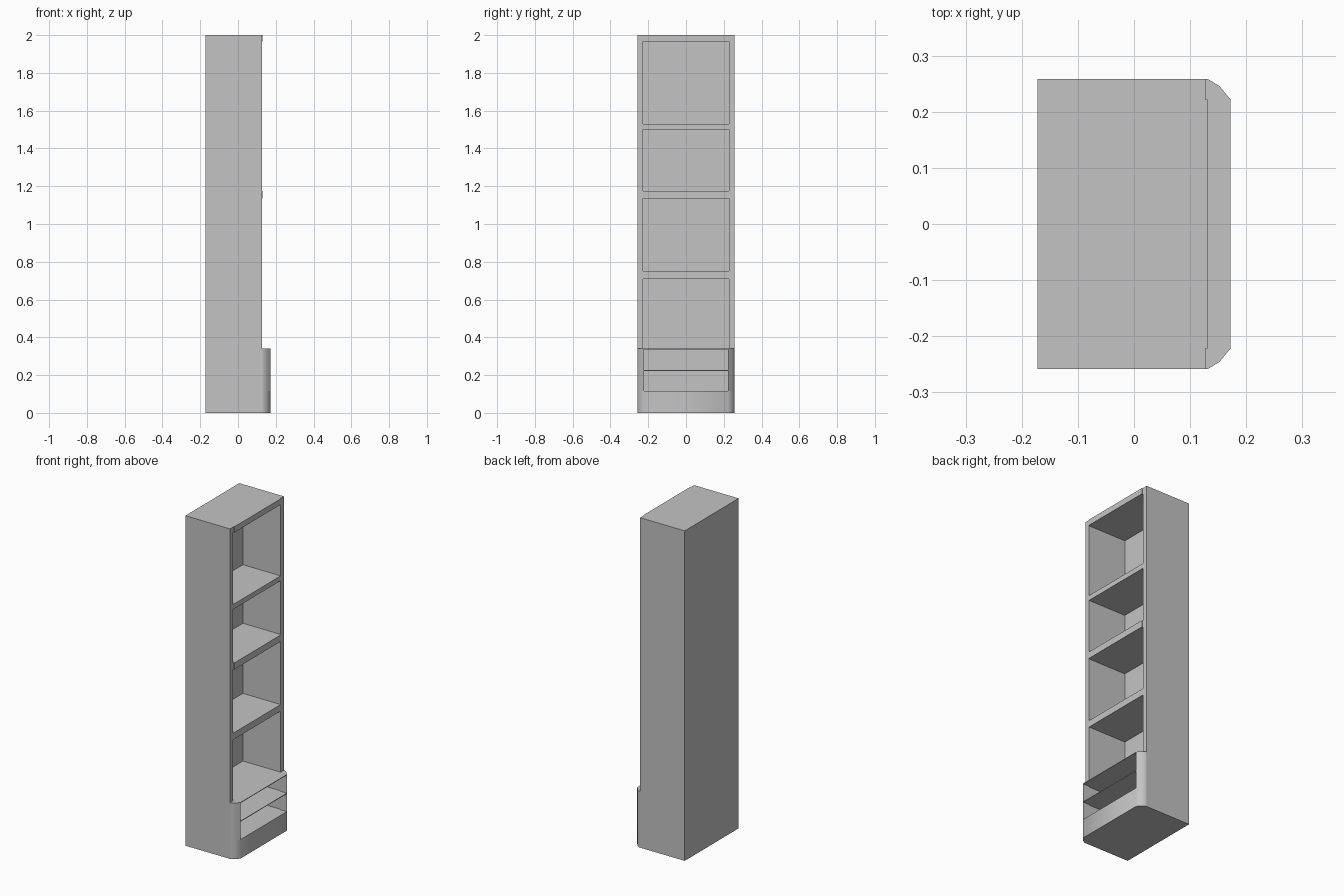
import bpy
import bmesh
from mathutils import Vector
from math import radians

cube = bpy.data.objects.get("Cube")
if cube:
    bpy.data.objects.remove(cube, do_unlink=True)

# One plain grey finish
GREY = (0.55, 0.55, 0.55, 1)
grey = bpy.data.materials.new("grey finish")
grey.diffuse_color = GREY
grey.use_nodes = True
grey.node_tree.nodes["Principled BSDF"].inputs["Base Color"].default_value = GREY

BACK, FRONT, NOSE = -0.172, 0.127, 0.172   # depth positions along x
HALF, INNER, OPEN = 0.258, 0.227, 0.222    # half widths along y
HEIGHT, BASE_TOP, BASE_FLOOR = 2.0, 0.34, 0.115
BAY_DEPTH = 0.253


def finish(name, bm, smooth=False):
    bmesh.ops.recalc_face_normals(bm, faces=bm.faces)
    mesh = bpy.data.meshes.new(name)
    bm.to_mesh(mesh)
    bm.free()
    mesh.materials.append(grey)
    obj = bpy.data.objects.new(name, mesh)
    bpy.context.collection.objects.link(obj)
    if smooth:
        bpy.ops.object.select_all(action='DESELECT')
        obj.select_set(True)
        bpy.context.view_layer.objects.active = obj
        bpy.ops.object.shade_smooth_by_angle(angle=radians(45))
    return obj


def box_mesh(low, high):
    bm = bmesh.new()
    bmesh.ops.create_cube(bm, size=1)
    low, high = Vector(low), Vector(high)
    for v in bm.verts:
        v.co = (low + high) / 2 + v.co * (high - low)
    return bm


def box(name, low, high):
    return finish(name, box_mesh(low, high))


def prism(name, outline, z0, z1):
    bm = bmesh.new()
    face = bm.faces.new([bm.verts.new((x, y, z0)) for x, y in outline])
    result = bmesh.ops.extrude_face_region(bm, geom=[face], use_keep_orig=True)
    for v in result["geom"]:
        if isinstance(v, bmesh.types.BMVert):
            v.co.z = z1
    return finish(name, bm, smooth=True)


# Cabinet: a solid block with bays pushed in from the +x face
bays = [(BASE_FLOOR, 0.71), (0.75, 1.135), (1.175, 1.50), (1.53, 1.965)]
bm = box_mesh((BACK, -HALF, 0), (FRONT, HALF, HEIGHT))
cuts = [((0, y, 0), (0, 1, 0)) for y in (-INNER, INNER)]
cuts += [((0, 0, z), (0, 0, 1)) for bay in bays for z in bay]
for point, normal in cuts:
    bmesh.ops.bisect_plane(bm, geom=bm.verts[:] + bm.edges[:] + bm.faces[:],
                           plane_co=point, plane_no=normal)
openings = []
for f in bm.faces:
    c = f.calc_center_median()
    in_bay = any(low < c.z < high for low, high in bays)
    if f.normal.x > 0.9 and abs(c.y) < INNER and in_bay:
        openings.append(f)
pushed = bmesh.ops.extrude_discrete_faces(bm, faces=openings)["faces"]
for f in pushed:
    bmesh.ops.translate(bm, verts=f.verts[:], vec=(-BAY_DEPTH, 0, 0))
bmesh.ops.dissolve_limit(bm, angle_limit=0.01, verts=bm.verts[:], edges=bm.edges[:])
finish("cabinet", bm)

# Slightly proud front edges on the top and the middle shelf
for name, z0, z1 in (("top_edge", 1.965, HEIGHT), ("middle_shelf_edge", 1.135, 1.175)):
    box(name, (FRONT, -OPEN, z0), (FRONT + 0.004, OPEN, z1))

# Base: rounded apron below, a rounded post on each side
corner = [(FRONT, HALF), (0.132, HALF), (0.152, 0.246), (NOSE, OPEN)]
mirrored = [(x, -y) for x, y in corner]
prism("base_apron", corner + mirrored[::-1], 0, BASE_FLOOR)
for side, points in (("left", corner), ("right", mirrored)):
    inner_y = points[-1][1]
    prism("base_post_" + side, points + [(FRONT, inner_y)], BASE_FLOOR, BASE_TOP)

# Thin panels dividing the base
for name, z in (("base_shelf", 0.227), ("base_lid", BASE_TOP)):
    box(name + "_inside", (FRONT - BAY_DEPTH, -INNER, z - 0.004), (FRONT, INNER, z))
    box(name + "_front", (FRONT, -OPEN, z - 0.004), (NOSE, OPEN, z))
